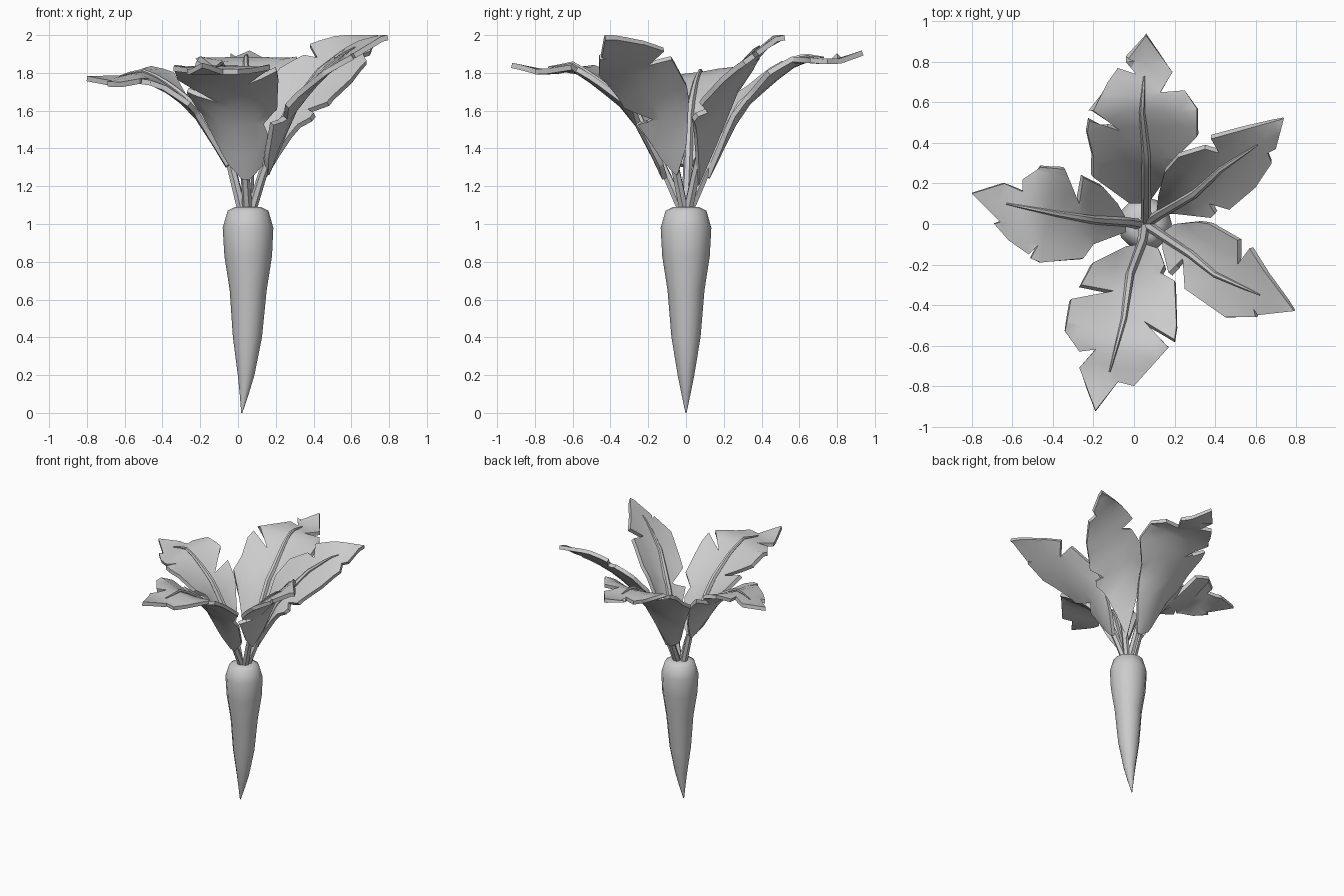
import bpy
import bmesh
from math import hypot, radians, sin, cos, pi
from mathutils import Vector

if "Cube" in bpy.data.objects:
    bpy.data.objects.remove(bpy.data.objects["Cube"])

CENTRE = Vector((0.05, 0))

grey = bpy.data.materials.new("plain grey")
grey.use_nodes = True
colour = (0.6, 0.6, 0.6, 1)
grey.diffuse_color = colour
grey.node_tree.nodes["Principled BSDF"].inputs["Base Color"].default_value = colour


def smooth(obj, angle):
    bpy.ops.object.select_all(action="DESELECT")
    obj.select_set(True)
    bpy.context.view_layer.objects.active = obj
    bpy.ops.object.shade_smooth_by_angle(angle=radians(angle))


def add_mesh(name, bm):
    mesh = bpy.data.meshes.new(name)
    bm.to_mesh(mesh)
    bm.free()
    mesh.materials.append(grey)
    obj = bpy.data.objects.new(name, mesh)
    bpy.context.collection.objects.link(obj)
    bpy.context.view_layer.objects.active = obj
    return obj


def interpolate(profile, r):
    """Height at radius r on a polyline of (radius, height) pairs."""
    for (r0, z0), (r1, z1) in zip(profile, profile[1:]):
        if r <= r1:
            return z0 + (z1 - z0) * (r - r0) / (r1 - r0)
    return profile[-1][1]


# Root: rings lofted along a slightly bent axis
def root():
    rings = [(0, 0.02, 0.003), (0.1, 0.033, 0.024), (0.2, 0.043, 0.044),
             (0.4, 0.05, 0.077), (0.65, 0.054, 0.098), (0.83, 0.054, 0.126),
             (0.98, 0.053, 0.134), (1.07, 0.053, 0.108), (1.09, 0.053, 0.07)]
    sides = 12
    bm = bmesh.new()
    loops = []
    for z, cx, rad in rings:
        turns = [2 * pi * i / sides for i in range(sides)]
        loops.append([bm.verts.new((cx + rad * cos(a), rad * sin(a), z)) for a in turns])
    for low, high in zip(loops, loops[1:]):
        for i in range(sides):
            j = (i + 1) % sides
            bm.faces.new((low[i], low[j], high[j], high[i]))
    bm.faces.new(loops[0][::-1])
    bm.faces.new(loops[-1])
    smooth(add_mesh("root", bm), 60)


# Leaf: a cut outline bent over a cupped height profile, with a rib on top
def leaf(name, outline, rib, profile, tilt=0.0):
    axis = (Vector(rib[-1]) / 100 - CENTRE).normalized()
    side = Vector((-axis.y, axis.x))

    def height(p):
        d = Vector((p[0], p[1])) - CENTRE
        lean = tilt * d.dot(side) * min(1, d.length / 0.2)
        return min(2, interpolate(profile, hypot(d.x, d.y)) + lean)

    bm = bmesh.new()
    face = bm.faces.new([bm.verts.new((x / 100, y / 100, 0)) for x, y in outline])
    face.normal_update()
    if face.normal.z < 0:
        face.normal_flip()

    def cut(normal, offset):
        origin = CENTRE + normal * offset
        bmesh.ops.bisect_plane(bm, geom=bm.verts[:] + bm.edges[:] + bm.faces[:],
                               plane_co=origin.to_3d(), plane_no=normal.to_3d())

    for i in range(1, 11):
        cut(axis, i * 0.08)
    for i in (-2, -1, 0, 1, 2):
        cut(side, i * 0.09)
    bmesh.ops.triangulate(bm, faces=bm.faces[:])
    for v in bm.verts:
        v.co.z = height(v.co)
    blade = add_mesh(name + "_leaf", bm)
    solid = blade.modifiers.new("thickness", "SOLIDIFY")
    solid.thickness = 0.028
    solid.offset = -1
    bpy.ops.object.modifier_apply(modifier=solid.name)
    smooth(blade, 35)

    # Stem and rib as one tapering tube
    points = []
    for a, b in zip(rib, rib[1:]):
        for k in range(4):
            points.append(Vector(a).lerp(Vector(b), k / 4) / 100)
    points.append(Vector(rib[-1]) / 100)
    curve = bpy.data.curves.new(name + "_stem", "CURVE")
    curve.dimensions = "3D"
    curve.bevel_depth = 0.026
    curve.bevel_resolution = 1
    curve.use_fill_caps = True
    spline = curve.splines.new("POLY")
    spline.points.add(len(points) - 1)
    for i, (sp, p) in enumerate(zip(spline.points, points)):
        along = i / (len(points) - 1)
        sp.co = (p.x, p.y, height(p) + 0.008, 1)
        sp.radius = 1 - 0.25 * along - 0.6 * along ** 3
    curve.materials.append(grey)
    stem = bpy.data.objects.new(name + "_stem", curve)
    bpy.context.collection.objects.link(stem)
    bpy.ops.object.select_all(action="DESELECT")
    stem.select_set(True)
    bpy.context.view_layer.objects.active = stem
    bpy.ops.object.convert(target="MESH")
    smooth(bpy.context.object, 50)


root()

drooping = [(0, 1.02), (0.1, 1.25), (0.28, 1.61), (0.38, 1.7), (0.5, 1.8),
            (0.61, 1.875), (0.73, 1.86), (0.82, 1.86), (0.93, 1.9)]
upright = [(0, 1.0), (0.1, 1.27), (0.25, 1.59), (0.45, 1.79), (0.62, 1.91), (0.85, 2)]
spreading = [(0, 0.95), (0.09, 1.31), (0.28, 1.62), (0.36, 1.69), (0.47, 1.77),
             (0.57, 1.81), (0.7, 1.77), (0.86, 1.78)]

leaf("back",
     [(7, 10), (14, 20), (20, 32), (31, 43), (31, 57), (25, 66), (13, 65), (19, 75),
      (6, 93), (-4, 80), (1, 74), (-8, 77), (-13, 70), (-20, 56), (-7, 46), (-22, 51),
      (-23, 45), (-20, 33), (-20, 23), (-2, 10), (4, 10)],
     [(6, 2), (6, 10), (6, 35), (4, 55), (5, 73)],
     [(r, z + 0.02 * r) for r, z in drooping])

leaf("front",
     [(3, -10), (-4, -11), (-20, -19), (-26, -30), (-10, -33), (-31, -37), (-34, -53),
      (-27, -63), (-19, -62), (-27, -71), (-19, -92), (-8, -78), (0, -80), (17, -61),
      (5, -48), (20, -57), (21, -50), (20, -28), (13, -24), (15, -20), (12, -12), (6, -10)],
     [(5, -2), (4, -9), (-2, -25), (-5, -47), (-12, -73)],
     [(r, z - 0.05 * r) for r, z in drooping])

leaf("right",
     [(-4, -4), (-20, -10), (-25, -17), (-46, -19), (-51, -17), (-47, -10), (-52, -15),
      (-62, -8), (-69, 0), (-66, 1), (-80, 15), (-64, 20), (-55, 16), (-55, 22),
      (-46, 28), (-34, 27), (-27, 10), (-25, 23), (-15, 18), (-8, 10), (-4, 3)],
     [(2, 0), (-4, 1), (-20, 2), (-38, 5), (-63, 10)], spreading, -0.15)

leaf("back_left",
     [(11, 5), (20, 5), (38, 3), (40, 5), (37, 10), (47, 7), (60, 18), (68, 30),
      (66, 35), (70, 37), (74, 52), (38, 42), (42, 35), (35, 37), (22, 33), (15, 25),
      (12, 14)],
     [(7, 1), (13, 5), (30, 15), (43, 27), (61, 39)], upright, 0.66)

leaf("front_left",
     [(14, -4), (20, 0), (31, 1), (37, 0), (51, -8), (51, -20), (57, -12), (64, -23),
      (79, -43), (61, -45), (59, -42), (60, -46), (45, -46), (25, -32), (24, -17),
      (17, -24), (14, -12)],
     [(7, -1), (13, -5), (28, -15), (40, -25), (62, -35)], upright, 0.5)
